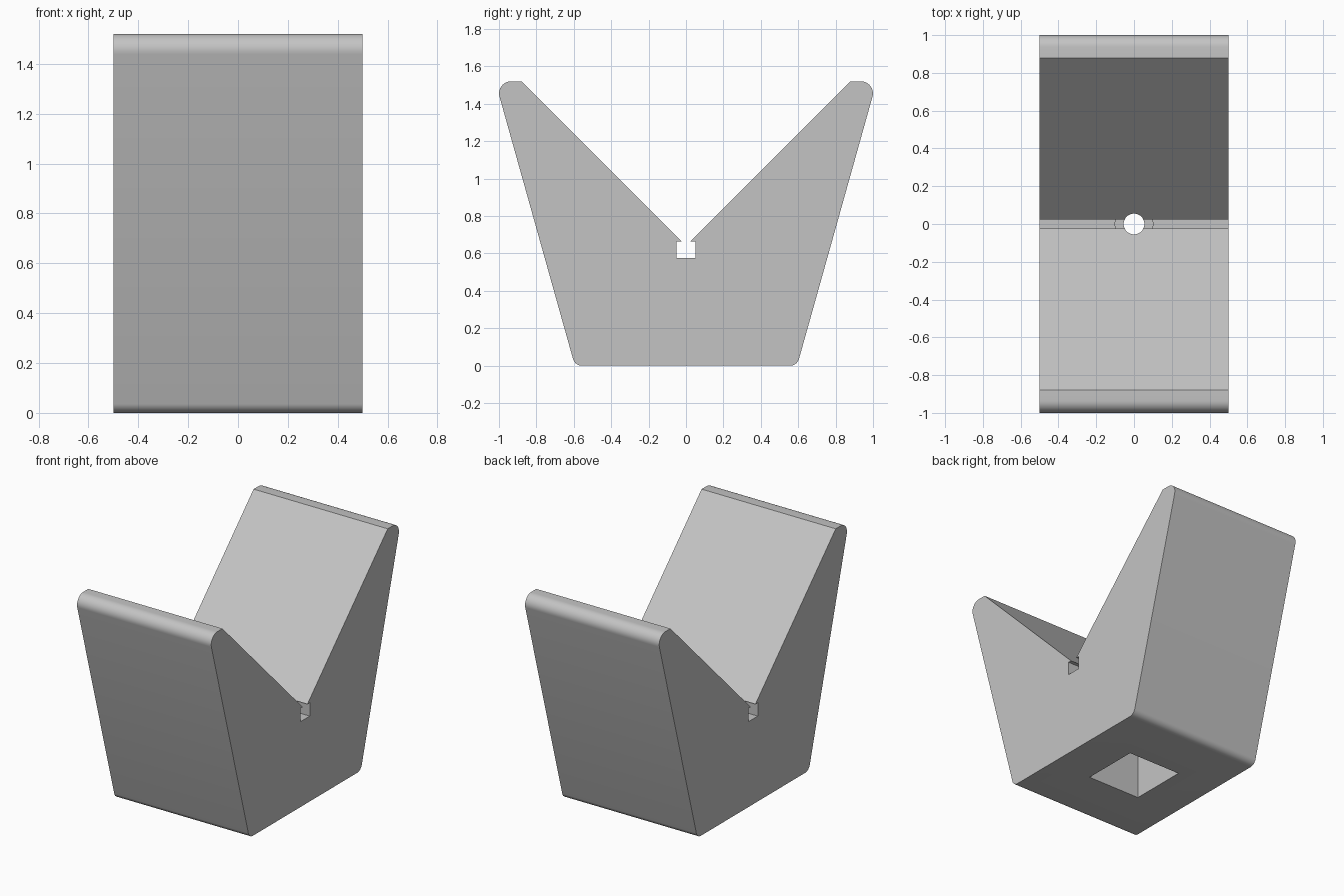
import bpy, bmesh, math
from mathutils import Vector

cube = bpy.data.objects.get("Cube")
if cube:
    bpy.data.objects.remove(cube)

grey = bpy.data.materials.new("light grey")
grey.use_nodes = True
colour = (0.55, 0.55, 0.55, 1)
grey.diffuse_color = colour
grey.node_tree.nodes["Principled BSDF"].inputs["Base Color"].default_value = colour


def make_object(name, bm):
    bmesh.ops.recalc_face_normals(bm, faces=bm.faces)
    mesh = bpy.data.meshes.new(name)
    bm.to_mesh(mesh)
    bm.free()
    mesh.materials.append(grey)
    obj = bpy.data.objects.new(name, mesh)
    bpy.context.collection.objects.link(obj)
    return obj


def fillet(before, corner, after, radius, steps=10):
    """Points of an arc that rounds off one profile corner."""
    b, c, a = Vector(before), Vector(corner), Vector(after)
    d1, d2 = (b - c).normalized(), (a - c).normalized()
    half = d1.angle(d2) / 2
    centre = c + (d1 + d2).normalized() * radius / math.sin(half)
    reach = radius / math.tan(half)
    start, end = c + d1 * reach - centre, c + d2 * reach - centre
    return [tuple(centre + start.slerp(end, i / steps).normalized() * radius)
            for i in range(steps + 1)]


# Half of the cradle profile (y, z), from the slot floor outwards, then down
floor, foot, tip, rim = (0.05, 0.575), (0.594, 0), (1.02, 1.52), (0.88, 1.52)
half = [floor, (0.05, 0.665), (0.025, 0.665), rim]
half += fillet(rim, tip, foot, 0.064)
half += fillet(tip, foot, (0, 0), 0.05)
profile = half + [(-y, z) for y, z in reversed(half)]

# Cradle body: profile extruded across the width
bm = bmesh.new()
face = bm.faces.new([bm.verts.new((-0.5, y, z)) for y, z in profile])
side = bmesh.ops.extrude_face_region(bm, geom=[face])["geom"]
bmesh.ops.translate(bm, vec=(1, 0, 0),
                    verts=[v for v in side if isinstance(v, bmesh.types.BMVert)])
body = make_object("cradle_body", bm)


def cut(name, bottom, top, radius=None, width=None):
    """Cut a round or square vertical opening out of the body."""
    bm = bmesh.new()
    if radius:
        bmesh.ops.create_cone(bm, cap_ends=True, segments=48, radius1=radius,
                              radius2=radius, depth=top - bottom)
    else:
        bmesh.ops.create_cube(bm, size=1)
        bmesh.ops.scale(bm, vec=(width, width, top - bottom), verts=bm.verts)
    bmesh.ops.translate(bm, vec=(0, 0, (top + bottom) / 2), verts=bm.verts)
    cutter = make_object(name, bm)
    cutter.hide_render = True
    mod = body.modifiers.new(name, 'BOOLEAN')
    mod.operation = 'DIFFERENCE'
    mod.solver = 'EXACT'
    mod.object = cutter
    bpy.context.view_layer.objects.active = body
    bpy.ops.object.modifier_apply(modifier=name)
    bpy.data.objects.remove(cutter)


# Square pocket underneath, shallow seat in the slot floor, bolt hole through
cut("base_pocket", -0.1, 0.4, width=0.4)
cut("bolt_seat", 0.53, 0.6, radius=0.1)
cut("bolt_hole", -0.1, 1.0, radius=0.055)

# Smooth the rounded edges, keep the rest sharp
bpy.ops.object.select_all(action='DESELECT')
body.select_set(True)
bpy.context.view_layer.objects.active = body
bpy.ops.object.shade_smooth_by_angle(angle=math.radians(25))
